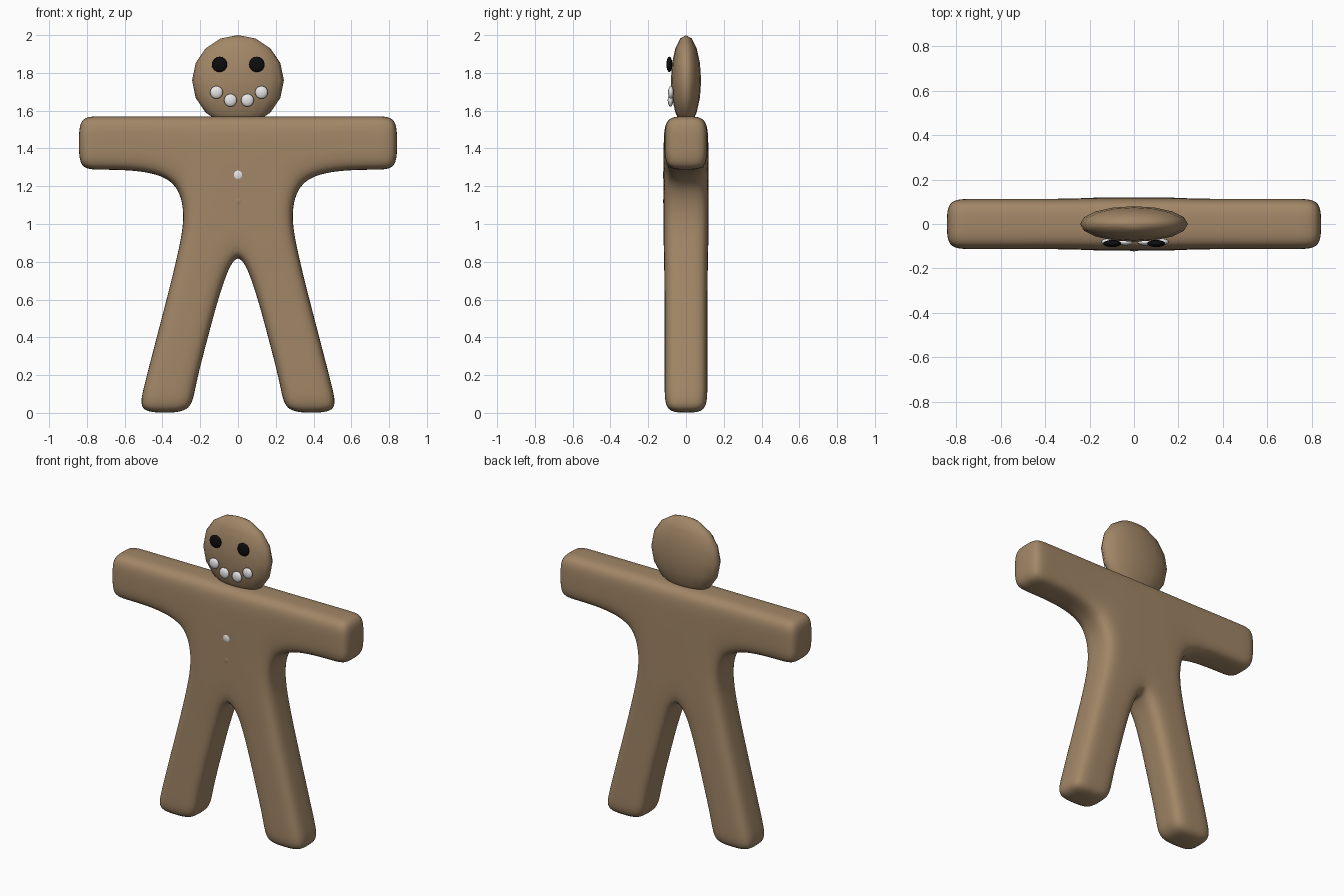
import bpy, bmesh

if "Cube" in bpy.data.objects:
    bpy.data.objects.remove(bpy.data.objects["Cube"])


def material(name, rgb):
    m = bpy.data.materials.new(name)
    m.diffuse_color = (*rgb, 1)
    m.use_nodes = True
    m.node_tree.nodes["Principled BSDF"].inputs["Base Color"].default_value = m.diffuse_color
    return m


brown = material("baked brown", (0.36, 0.24, 0.135))
black = material("black", (0.004, 0.004, 0.004))
white = material("icing white", (0.8, 0.8, 0.8))


def finish(bm, name, mat):
    bmesh.ops.recalc_face_normals(bm, faces=bm.faces)
    for f in bm.faces:
        f.smooth = True
    me = bpy.data.meshes.new(name)
    bm.to_mesh(me)
    bm.free()
    me.materials.append(mat)
    ob = bpy.data.objects.new(name, me)
    bpy.context.collection.objects.link(ob)
    return ob


def ellipsoid(name, mat, centre, radii):
    bm = bmesh.new()
    bmesh.ops.create_uvsphere(bm, u_segments=16, v_segments=8, radius=1)
    bmesh.ops.scale(bm, vec=radii, verts=bm.verts)
    bmesh.ops.translate(bm, vec=centre, verts=bm.verts)
    return finish(bm, name, mat)


# Body cage, right half, as (x, z) rows that share their end rows
arm = [[(0, 1.57), (0, 1.43), (0, 1.25)],
       [(0.16, 1.57), (0.16, 1.43), (0.16, 1.25)],
       [(0.33, 1.57), (0.33, 1.42), (0.32, 1.23)],
       [(0.50, 1.57), (0.50, 1.43), (0.50, 1.285)],
       [(0.73, 1.57), (0.73, 1.43), (0.73, 1.288)],
       [(0.842, 1.57), (0.842, 1.43), (0.842, 1.288)]]
leg = [[(0, 1.25), (0.16, 1.25), (0.32, 1.23)],
       [(0, 1.05), (0.15, 1.05), (0.278, 1.05)],
       [(0, 0.885), (0.17, 0.87), (0.31, 0.88)],
       [(0.085, 0.68), (0.22, 0.69), (0.352, 0.70)],
       [(0.16, 0.40), (0.29, 0.41), (0.425, 0.42)],
       [(0.228, 0.14), (0.36, 0.14), (0.498, 0.14)],
       [(0.245, 0.005), (0.39, 0.0), (0.53, 0.005)]]


def half_depth(x, z):
    return 0.119 if x < 0.3 and 0.8 < z < 1.5 else 0.113


# Body: front, middle and back layers of the cage, mirrored and subdivided
bm = bmesh.new()
verts = {}


def vert(x, z, layer):
    key = (x, z, layer)
    if key not in verts:
        verts[key] = bm.verts.new((x, layer * half_depth(abs(x), z), z))
    return verts[key]


quads = []
for rows in (arm, leg):
    for r0, r1 in zip(rows, rows[1:]):
        for i in range(2):
            quads.append((r0[i], r0[i + 1], r1[i + 1], r1[i]))
quads += [tuple((-x, z) for x, z in reversed(q)) for q in quads]
quads = [tuple((x + 0.0, z) for x, z in q) for q in quads]

edge_count = {}
for q in quads:
    for layer in (-1, 1):
        bm.faces.new([vert(x, z, layer) for x, z in q])
    for a, b in zip(q, q[1:] + q[:1]):
        edge_count.setdefault(frozenset((a, b)), []).append((a, b))

# Side walls on every border edge
for uses in edge_count.values():
    if len(uses) == 1:
        a, b = uses[0]
        for l0, l1 in ((-1, 0), (0, 1)):
            bm.faces.new((vert(*a, l0), vert(*b, l0), vert(*b, l1), vert(*a, l1)))
body = finish(bm, "body", brown)
sub = body.modifiers.new("smooth", 'SUBSURF')
sub.levels = sub.render_levels = 3

# Head
ellipsoid("head", brown, (0, 0, 1.76), (0.243, 0.08, 0.24))

# Eyes and smile, left and right
for side, label in ((1, "left"), (-1, "right")):
    ellipsoid(f"eye_{label}", black, (0.001 + side * 0.099, -0.088, 1.845), (0.041, 0.016, 0.041))
    ellipsoid(f"smile_outer_{label}", white, (0.005 + side * 0.119, -0.08, 1.697), (0.034, 0.015, 0.034))
    ellipsoid(f"smile_inner_{label}", white, (0.005 + side * 0.045, -0.082, 1.655), (0.034, 0.015, 0.034))

# Buttons
ellipsoid("button_top", white, (0, -0.113, 1.26), (0.029, 0.010, 0.029))
ellipsoid("button_bottom", brown, (0, -0.113, 1.12), (0.026, 0.008, 0.026))
